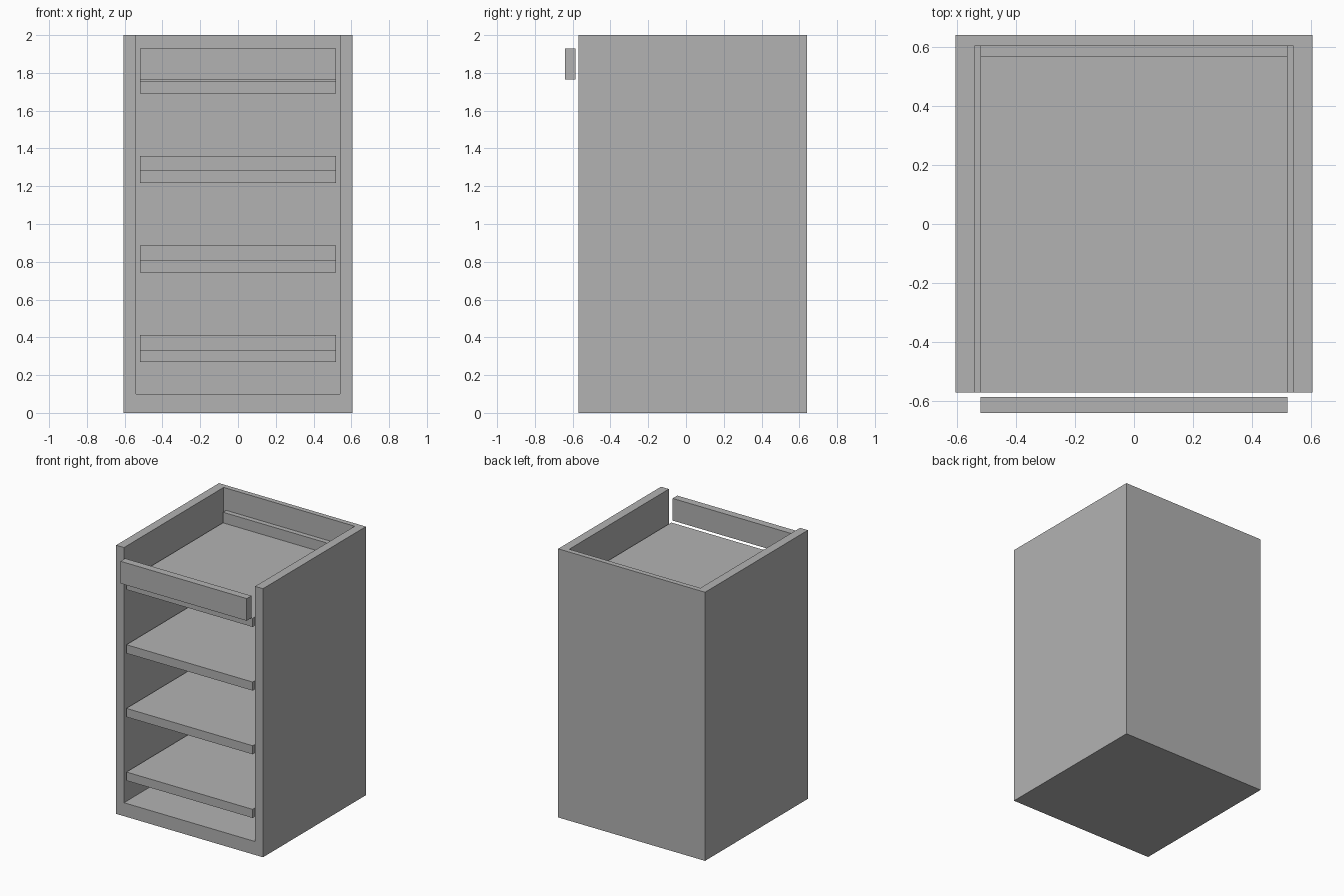
import bpy
import bmesh
from mathutils import Vector

default_cube = bpy.data.objects.get("Cube")
if default_cube:
    bpy.data.objects.remove(default_cube, do_unlink=True)

# Overall dimensions
HALF_W, FRONT, BACK, HEIGHT = 0.605, -0.57, 0.64, 2.0
INNER_W, INNER_BACK, FLOOR = 0.54, 0.602, 0.10
SHELF_W, SHELF_T, LIP_H, LIP_FRONT = 0.52, 0.064, 0.143, 0.565
SHELF_START, SHELF_STEP = 0.27, 0.474

grey = bpy.data.materials.new("plain_grey")
grey.use_nodes = True
grey.diffuse_color = (0.448, 0.448, 0.448, 1)
grey.node_tree.nodes["Principled BSDF"].inputs["Base Color"].default_value = grey.diffuse_color


def prism(name, profile, half_width):
    """Extrude a (y, z) profile across x, centred on x = 0."""
    bm = bmesh.new()
    face = bm.faces.new([bm.verts.new((-half_width, y, z)) for y, z in profile])
    ext = bmesh.ops.extrude_face_region(bm, geom=[face])
    moved = [v for v in ext["geom"] if isinstance(v, bmesh.types.BMVert)]
    bmesh.ops.translate(bm, verts=moved, vec=Vector((2 * half_width, 0, 0)))
    bmesh.ops.recalc_face_normals(bm, faces=bm.faces)
    mesh = bpy.data.meshes.new(name)
    bm.to_mesh(mesh)
    bm.free()
    mesh.materials.append(grey)
    obj = bpy.data.objects.new(name, mesh)
    bpy.context.collection.objects.link(obj)
    return obj


def box(name, half_width, y0, y1, z0, z1):
    return prism(name, [(y0, z0), (y1, z0), (y1, z1), (y0, z1)], half_width)


# Cabinet shell, hollowed through the front and the top
cabinet = box("cabinet_shell", HALF_W, FRONT, BACK, 0, HEIGHT)
cutter = box("hollow_cutter", INNER_W, FRONT - 0.2, INNER_BACK, FLOOR, HEIGHT + 0.2)
cutter.hide_render = True
hollow = cabinet.modifiers.new("hollow", "BOOLEAN")
hollow.operation = "DIFFERENCE"
hollow.solver = "EXACT"
hollow.object = cutter
bpy.context.view_layer.objects.active = cabinet
bpy.ops.object.modifier_apply(modifier=hollow.name)
bpy.data.objects.remove(cutter, do_unlink=True)

# Four shelves, each with a raised lip along the back
for i in range(4):
    z = SHELF_START + i * SHELF_STEP
    prism(f"shelf_{i + 1}", [
        (FRONT, z), (INNER_BACK, z), (INNER_BACK, z + LIP_H),
        (LIP_FRONT, z + LIP_H), (LIP_FRONT, z + SHELF_T), (FRONT, z + SHELF_T),
    ], SHELF_W)

# Rail in front of the top opening
box("front_rail", SHELF_W, -0.64, -0.585, 1.765, 1.93)
